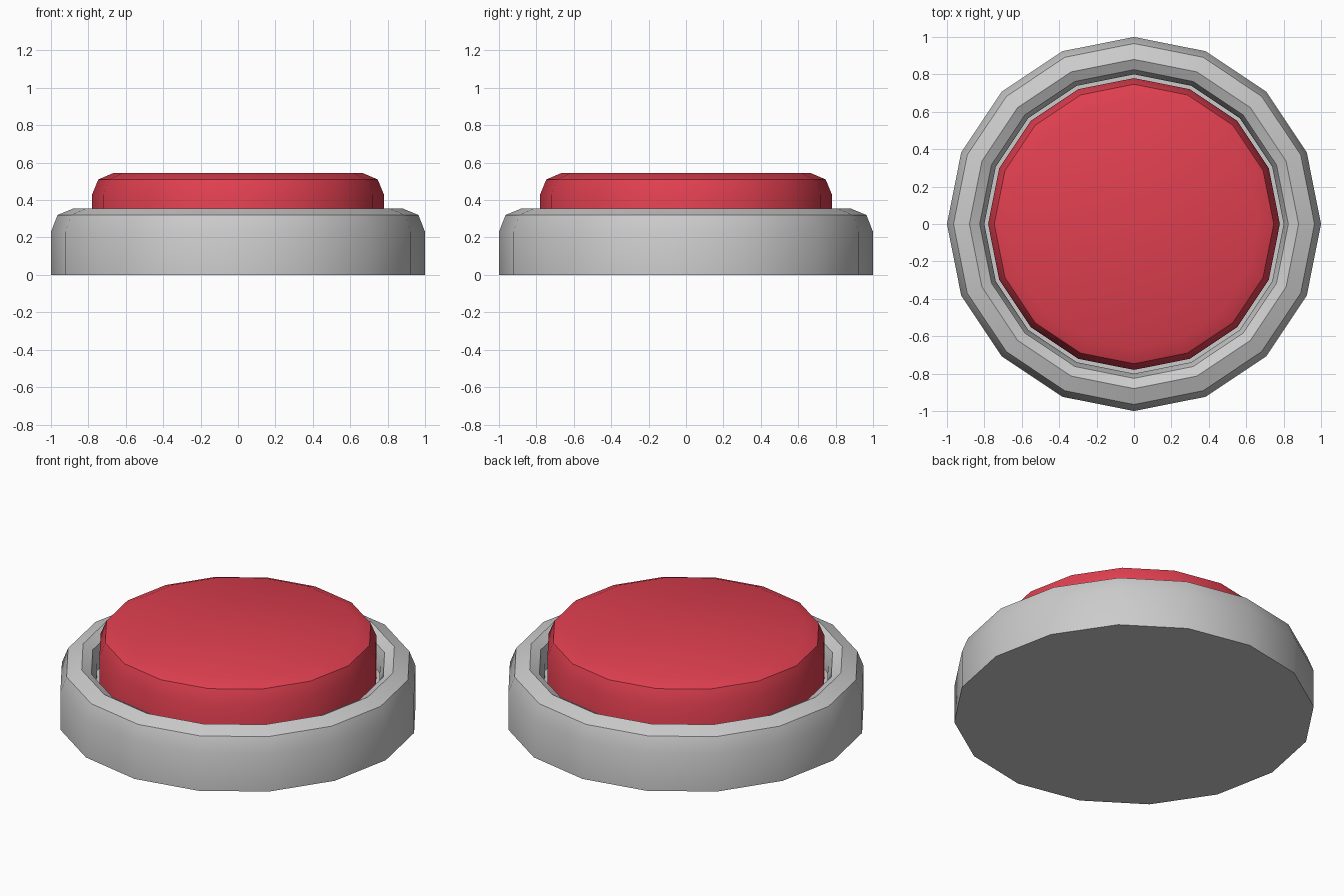
import bpy, bmesh, math

if "Cube" in bpy.data.objects:
    bpy.data.objects.remove(bpy.data.objects["Cube"])

SIDES = 16


def lathe(name, profile):
    """Spin an (r, z) profile that starts and ends on the axis."""
    bm = bmesh.new()
    rings = []
    for r, z in profile:
        if r == 0:
            rings.append([bm.verts.new((0, 0, z))] * SIDES)
        else:
            rings.append([bm.verts.new((r * math.cos(math.tau * i / SIDES),
                                        r * math.sin(math.tau * i / SIDES), z))
                          for i in range(SIDES)])
    for a, b in zip(rings, rings[1:]):
        for i in range(SIDES):
            j = (i + 1) % SIDES
            bm.faces.new(dict.fromkeys((a[i], a[j], b[j], b[i])))
    bmesh.ops.recalc_face_normals(bm, faces=bm.faces)
    mesh = bpy.data.meshes.new(name)
    bm.to_mesh(mesh)
    bm.free()
    ob = bpy.data.objects.new(name, mesh)
    bpy.context.collection.objects.link(ob)
    bpy.ops.object.select_all(action='DESELECT')
    ob.select_set(True)
    bpy.context.view_layer.objects.active = ob
    bpy.ops.object.shade_smooth_by_angle(angle=math.radians(40))
    return ob


# Grey housing: rounded rim around a recessed well
lathe("housing", [(0, 0), (1, 0), (1, 0.23), (0.965, 0.32), (0.88, 0.355),
                  (0.825, 0.325), (0.80, 0.25), (0.80, 0.2), (0, 0.2)])

# Red push cap sitting in the well
cap = lathe("push_cap", [(0, 0.2), (0.78, 0.2), (0.78, 0.43),
                         (0.747, 0.51), (0.665, 0.545), (0, 0.545)])
red = bpy.data.materials.new("red")
red.diffuse_color = (0.75, 0.05, 0.08, 1)
red.use_nodes = True
red.node_tree.nodes["Principled BSDF"].inputs["Base Color"].default_value = red.diffuse_color
cap.data.materials.append(red)
